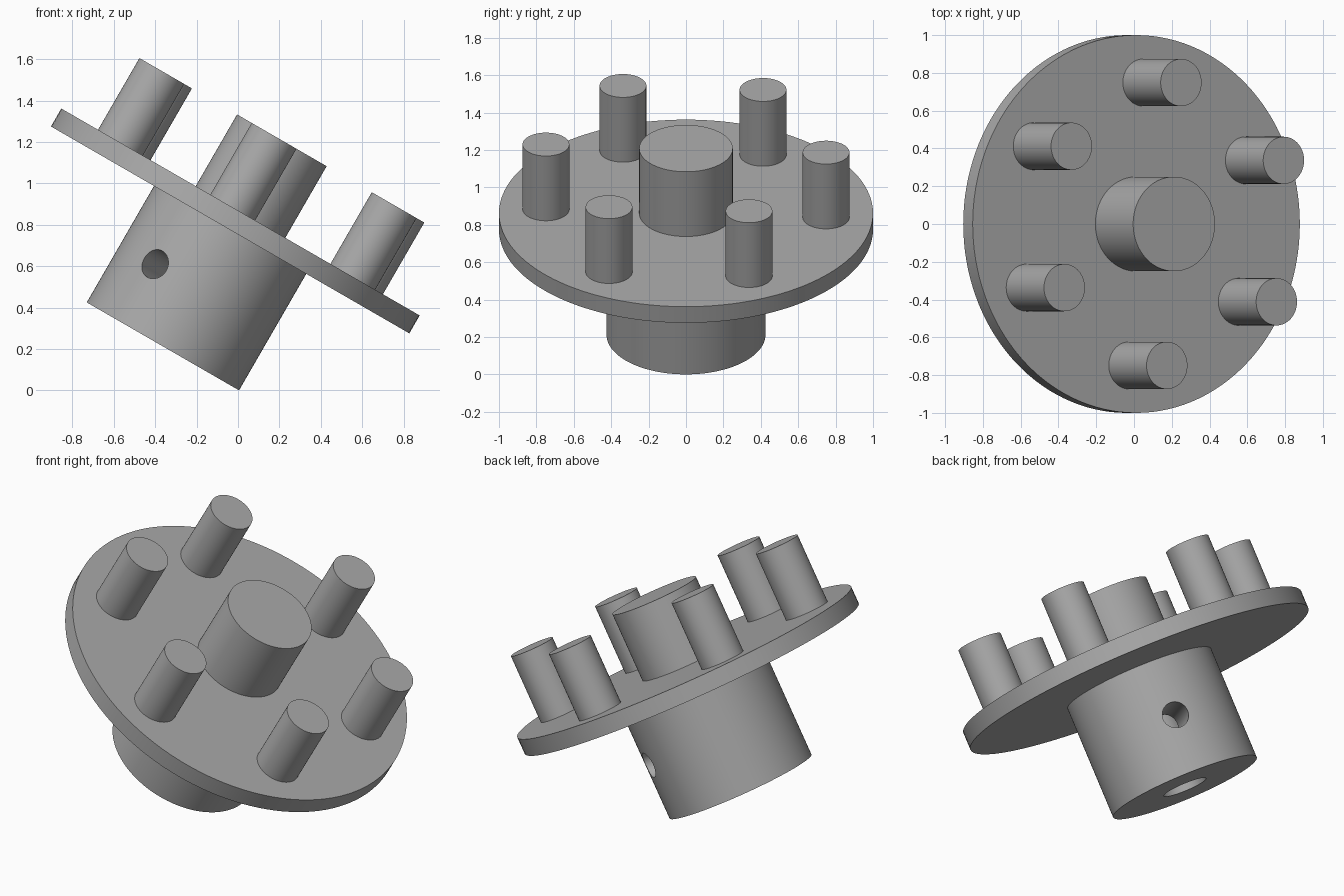
import bpy, bmesh, math
from mathutils import Matrix, Vector

cube = bpy.data.objects.get("Cube")
if cube:
    bpy.data.objects.remove(cube, do_unlink=True)

grey = bpy.data.materials.new("plain grey")
grey.use_nodes = True
grey.diffuse_color = (0.4, 0.4, 0.4, 1)
grey.node_tree.nodes["Principled BSDF"].inputs["Base Color"].default_value = grey.diffuse_color

# Whole model leans over about y; local origin is the centre of the disc's upper face
TILT = Matrix.Translation((0.012, 0, 0.862)) @ Matrix.Rotation(math.radians(30), 4, "Y")
HOLE_ANGLE = math.radians(56.7)


def add_object(name, bm, matrix):
    bmesh.ops.recalc_face_normals(bm, faces=bm.faces)
    mesh = bpy.data.meshes.new(name)
    bm.to_mesh(mesh)
    bm.free()
    mesh.materials.append(grey)
    obj = bpy.data.objects.new(name, mesh)
    bpy.context.collection.objects.link(obj)
    obj.matrix_world = matrix
    return obj


def lathe(name, profile, matrix, steps):
    """Revolve (radius, height) points around local z into a closed solid."""
    bm = bmesh.new()
    verts = [bm.verts.new((r, 0, z)) for r, z in profile]
    edges = [bm.edges.new(pair) for pair in zip(verts, verts[1:])]
    bmesh.ops.spin(bm, geom=verts + edges, cent=(0, 0, 0), axis=(0, 0, 1),
                   angle=math.tau, steps=steps)
    bmesh.ops.remove_doubles(bm, verts=bm.verts, dist=1e-4)
    return add_object(name, bm, matrix)


def select_only(obj):
    bpy.ops.object.select_all(action="DESELECT")
    obj.select_set(True)
    bpy.context.view_layer.objects.active = obj


def smooth(obj):
    select_only(obj)
    bpy.ops.object.shade_smooth_by_angle(angle=math.radians(30))


# Bored hub, disc and central boss in one turned profile
body = lathe("hub_disc_and_boss", [
    (0, -0.1), (0.125, -0.1), (0.125, -0.75),
    (0.425, -0.75), (0.425, -0.1),
    (1, -0.1), (1, 0),
    (0.25, 0), (0.25, 0.4), (0, 0.4),
], TILT, 128)

# Cross hole drilled through the hub
across = (Matrix.Translation((0, 0, -0.425)) @ Matrix.Rotation(HOLE_ANGLE, 4, "Z")
          @ Matrix.Rotation(math.pi / 2, 4, "Y"))
drill = lathe("hole_cutter", [(0, -0.6), (0.073, -0.6), (0.073, 0.6), (0, 0.6)],
              TILT @ across, 48)
drill.hide_render = True
cut = body.modifiers.new("cross_hole", "BOOLEAN")
cut.operation = "DIFFERENCE"
cut.solver = "EXACT"
cut.object = drill
select_only(body)
bpy.ops.object.modifier_apply(modifier=cut.name)
bpy.data.objects.remove(drill, do_unlink=True)
smooth(body)

# Ring of six pegs, set halfway between the cross hole directions
for i in range(6):
    turn = Matrix.Rotation(HOLE_ANGLE + math.radians(60 * i - 30), 4, "Z")
    place = turn @ Matrix.Translation((0.75, 0, 0))
    peg = lathe(f"peg_{i + 1}", [(0, 0), (0.125, 0), (0.125, 0.4), (0, 0.4)],
                TILT @ place, 64)
    smooth(peg)
